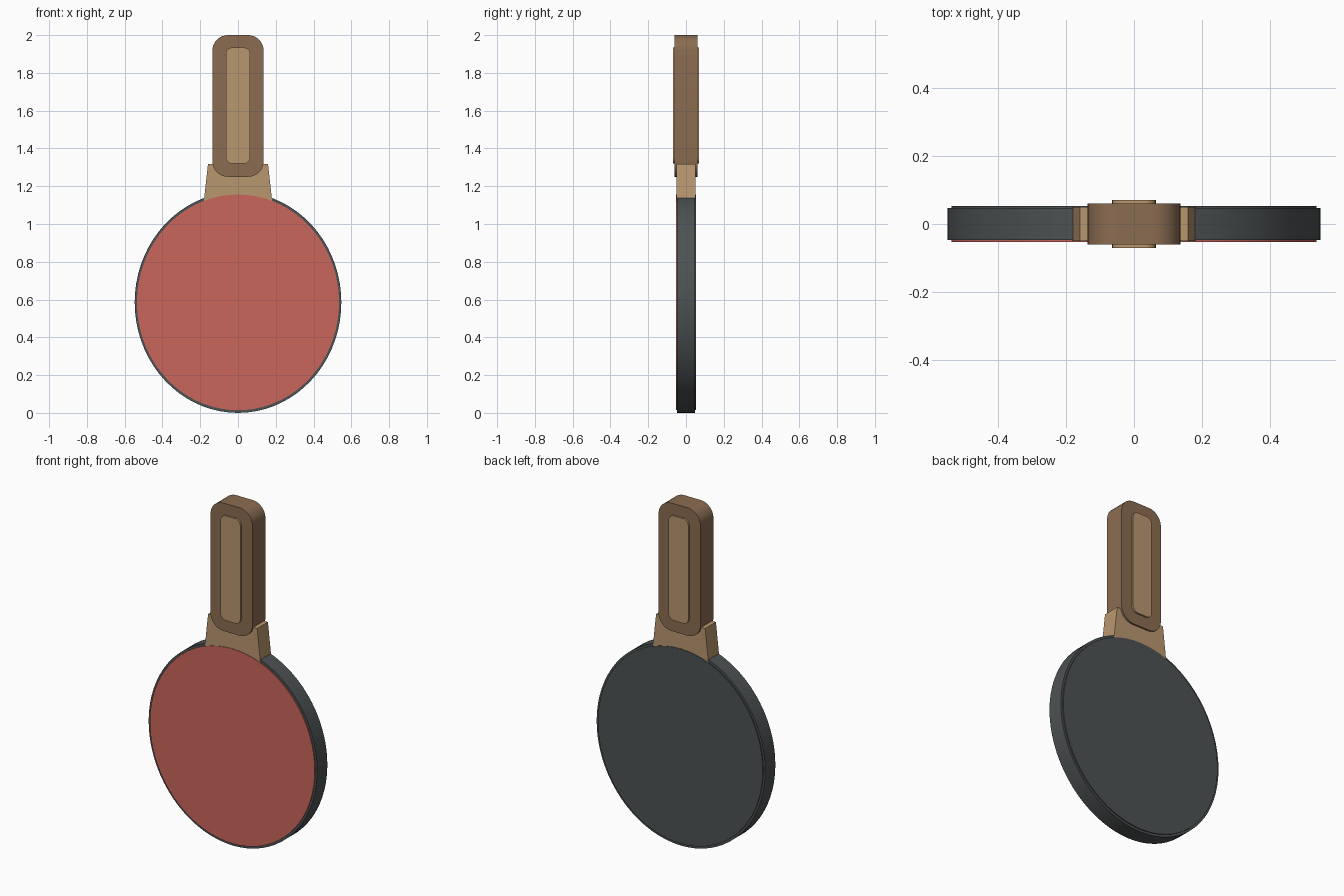
import bpy
import bmesh
from math import cos, sin, pi

cube = bpy.data.objects.get("Cube")
if cube:
    bpy.data.objects.remove(cube, do_unlink=True)


def material(name, hex_code):
    srgb = [int(hex_code[i:i + 2], 16) / 255 for i in (0, 2, 4)]
    rgba = [((c + 0.055) / 1.055) ** 2.4 for c in srgb] + [1]
    mat = bpy.data.materials.new(name)
    mat.use_nodes = True
    mat.diffuse_color = rgba
    mat.node_tree.nodes["Principled BSDF"].inputs["Base Color"].default_value = rgba
    return mat


red = material("red rubber", "C8665B")
black = material("charcoal rubber", "4D5253")
brown = material("dark wood", "8B6C51")
tan = material("light wood", "B99770")


def slab(name, outline, y_front, y_back, mat):
    """Extrude an (x, z) outline between two depths."""
    bm = bmesh.new()
    face = bm.faces.new([bm.verts.new((x, y_front, z)) for x, z in outline])
    ext = bmesh.ops.extrude_face_region(bm, geom=[face])
    moved = [v for v in ext["geom"] if isinstance(v, bmesh.types.BMVert)]
    bmesh.ops.translate(bm, verts=moved, vec=(0, y_back - y_front, 0))
    bmesh.ops.recalc_face_normals(bm, faces=bm.faces[:])
    mesh = bpy.data.meshes.new(name)
    bm.to_mesh(mesh)
    bm.free()
    mesh.materials.append(mat)
    obj = bpy.data.objects.new(name, mesh)
    bpy.context.collection.objects.link(obj)
    return obj


def ellipse(rx, rz, cz, count=72):
    return [(rx * cos(2 * pi * i / count), cz + rz * sin(2 * pi * i / count))
            for i in range(count)]


def rounded_rect(half_w, z0, z1, r, steps=8):
    corners = [(half_w - r, z1 - r), (r - half_w, z1 - r),
               (r - half_w, z0 + r), (half_w - r, z0 + r)]
    return [(cx + r * cos(pi / 2 * (k + i / steps)), cz + r * sin(pi / 2 * (k + i / steps)))
            for k, (cx, cz) in enumerate(corners) for i in range(steps + 1)]


# Round blade with a rubber sheet on each side
CENTRE = 0.585
slab("blade_rim", ellipse(0.547, 0.585, CENTRE), -0.047, 0.047, black)
sheet = ellipse(0.535, 0.571, CENTRE)
slab("front_rubber", sheet, -0.053, -0.04, red)
slab("back_rubber", sheet, 0.04, 0.053, black)

# Tapered neck joining blade and handle
slab("neck", [(-0.183, 1.1), (0.183, 1.1), (0.159, 1.317), (-0.159, 1.317)],
     -0.05, 0.05, tan)

# Handle with a raised inlay on each side
slab("handle", rounded_rect(0.136, 1.25, 2.0, 0.083), -0.06, 0.06, brown)
inlay = rounded_rect(0.064, 1.32, 1.934, 0.032, 5)
for side, name in ((-1, "front_inlay"), (1, "back_inlay")):
    slab(name, inlay, side * 0.07, side * 0.05, tan)

# Soften the curved walls, keep the edges crisp
bpy.ops.object.select_all(action="DESELECT")
for obj in bpy.context.collection.objects:
    if obj.type == "MESH":
        obj.select_set(True)
        bpy.context.view_layer.objects.active = obj
bpy.ops.object.shade_smooth_by_angle()
